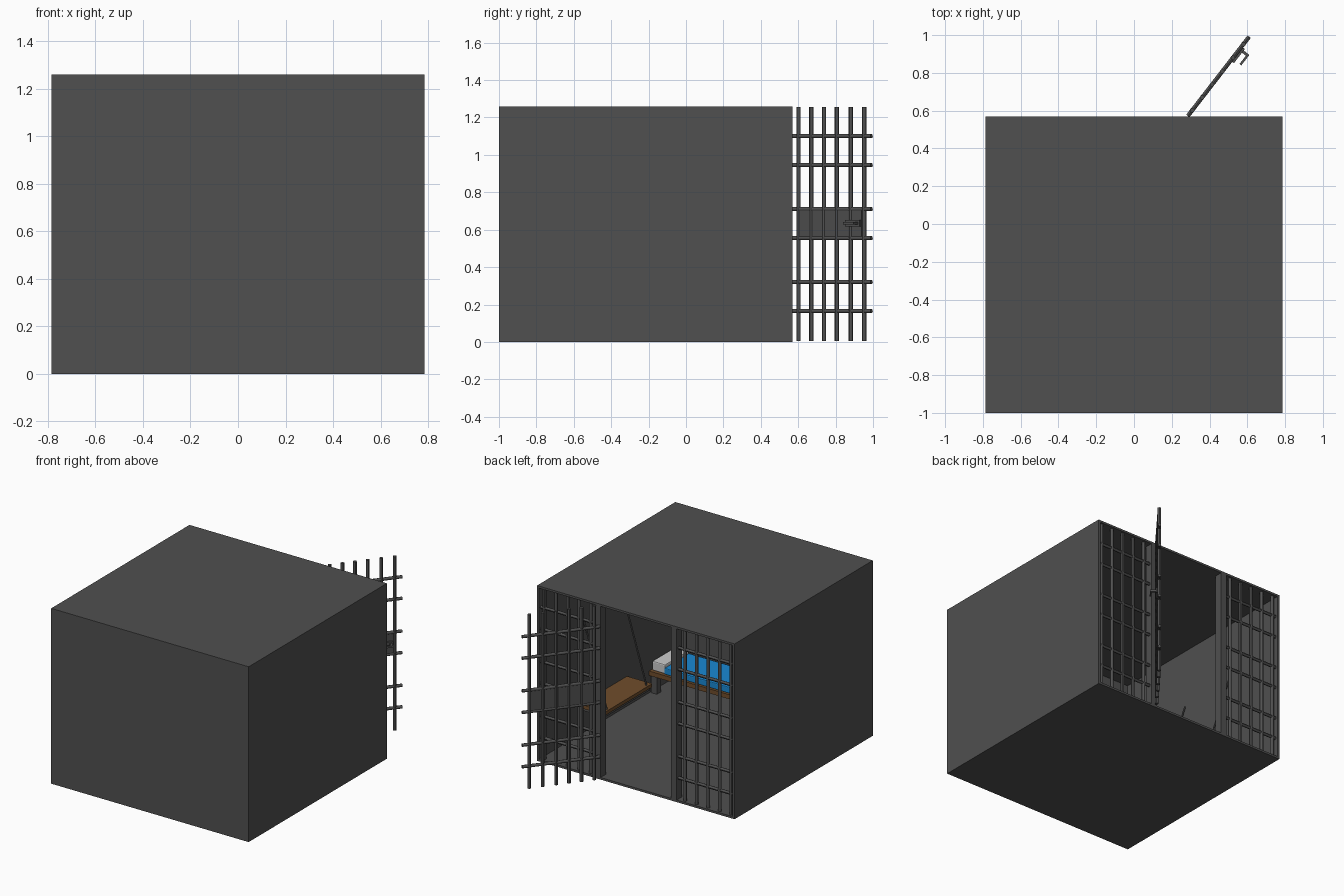
import bpy, math
from mathutils import Vector, Matrix

if "Cube" in bpy.data.objects:
    bpy.data.objects.remove(bpy.data.objects["Cube"])


def mat(name, col):
    m = bpy.data.materials.new(name)
    m.diffuse_color = (*col, 1)
    m.use_nodes = True
    m.node_tree.nodes["Principled BSDF"].inputs["Base Color"].default_value = m.diffuse_color
    return m


STEEL = mat("dark_grey", (0.08, 0.08, 0.08))
WOOD = mat("brown_wood", (0.16, 0.075, 0.025))
BLUE = mat("blue_fabric", (0.01, 0.25, 0.65))
WHITE = mat("white_fabric", (0.75, 0.75, 0.75))


def box(name, x, y, z, material=STEEL, bevel=0.0):
    bpy.ops.mesh.primitive_cube_add(size=1, location=(sum(x) / 2, sum(y) / 2, sum(z) / 2))
    o = bpy.context.object
    o.name = name
    o.scale = (abs(x[1] - x[0]), abs(y[1] - y[0]), abs(z[1] - z[0]))
    bpy.ops.object.transform_apply(location=False, rotation=False, scale=True)
    o.data.materials.append(material)
    if bevel:
        b = o.modifiers.new("bevel", 'BEVEL')
        b.width, b.segments = bevel, 2
    return o


def rod(name, a, b, r, sides=12):
    a, b = Vector(a), Vector(b)
    d = b - a
    bpy.ops.mesh.primitive_cylinder_add(vertices=sides, radius=r, depth=d.length, location=(a + b) / 2)
    o = bpy.context.object
    o.name = name
    o.rotation_euler = d.to_track_quat('Z', 'Y').to_euler()
    o.data.materials.append(STEEL)
    bpy.ops.object.shade_smooth_by_angle()
    return o


W, Y0, Y1, H, T = 0.785, -1.0, 0.57, 1.26, 0.015
RAILS = (0.165, 0.32, 0.555, 0.71, 0.945, 1.10)

# Room shell, open at the back
box("floor", (-W, W), (Y0, Y1), (0, T))
box("ceiling", (-W, W), (Y0, Y1), (H - T, H))
box("front_wall", (-W, W), (Y0, Y0 + T), (T, H - T))
for s, side in ((1, "right"), (-1, "left")):
    box(side + "_wall", (s * (W - T), s * W), (Y0 + T, Y1), (T, H - T))

    # Fixed bar panel and door post
    box(side + "_post", (s * 0.28, s * 0.325), (0.51, Y1), (T, H - T))
    for i in range(5):
        x = s * (0.375 + i * 0.092)
        rod(side + "_panel_bar", (x, 0.545, T), (x, 0.545, H - T), 0.012)
    for z in RAILS:
        rod(side + "_panel_rail", (s * 0.31, 0.545, z), (s * (W - T), 0.545, z), 0.011)

    # Wall bench hung on two rods
    box(side + "_bench_board", (s * 0.57, s * (W - T)), (-0.43, 0.10), (0.205, 0.23), WOOD)
    box(side + "_bench_frame", (s * 0.58, s * (W - T)), (-0.42, 0.09), (0.185, 0.205))
    for y in (-0.39, 0.06):
        rod(side + "_bench_hanger", (s * 0.585, y, 0.22), (s * (W - T), y, 0.82), 0.006, 8)

# Swung-open barred door, built along +x then turned about its hinge
door = []
for f in (0.07, 0.235, 0.395, 0.56, 0.735, 0.905):
    door.append(rod("door_bar", (f * 0.531, 0, 0.005), (f * 0.531, 0, 1.255), 0.012))
for z in RAILS:
    door.append(rod("door_rail", (0, 0, z), (0.531, 0, z), 0.011))
door.append(box("door_lock_plate", (0.035, 0.47), (-0.007, 0.007), (0.56, 0.71)))
door.append(box("door_lock_case", (0.37, 0.465), (-0.022, -0.007), (0.618, 0.652)))
door.append(box("door_handle_stem", (0.44, 0.455), (-0.05, -0.022), (0.628, 0.642)))
door.append(box("door_handle", (0.385, 0.455), (-0.06, -0.048), (0.628, 0.642)))
turn = Matrix.Translation((0.285, 0.572, 0)) @ Matrix.Rotation(math.atan2(0.42, 0.325), 4, 'Z')
bpy.context.view_layer.update()
for o in door:
    o.matrix_world = turn @ o.matrix_world

# Bed along the front wall
bx0, bx1, by0, by1 = -0.25, W - T, Y0 + T, -0.68
box("bed_board", (bx0, bx1), (by0, by1), (0.14, 0.172), WOOD)
for x in (bx0 + 0.01, bx1 - 0.055):
    for y in (by0 + 0.01, by1 - 0.055):
        box("bed_leg", (x, x + 0.045), (y, y + 0.045), (T, 0.14))
box("mattress", (bx0 + 0.015, 0.66), (by0 + 0.01, by1 - 0.015), (0.172, 0.217), BLUE, 0.006)
box("pillow", (0.655, 0.76), (by0 + 0.015, by1 - 0.02), (0.172, 0.24), WHITE, 0.008)
